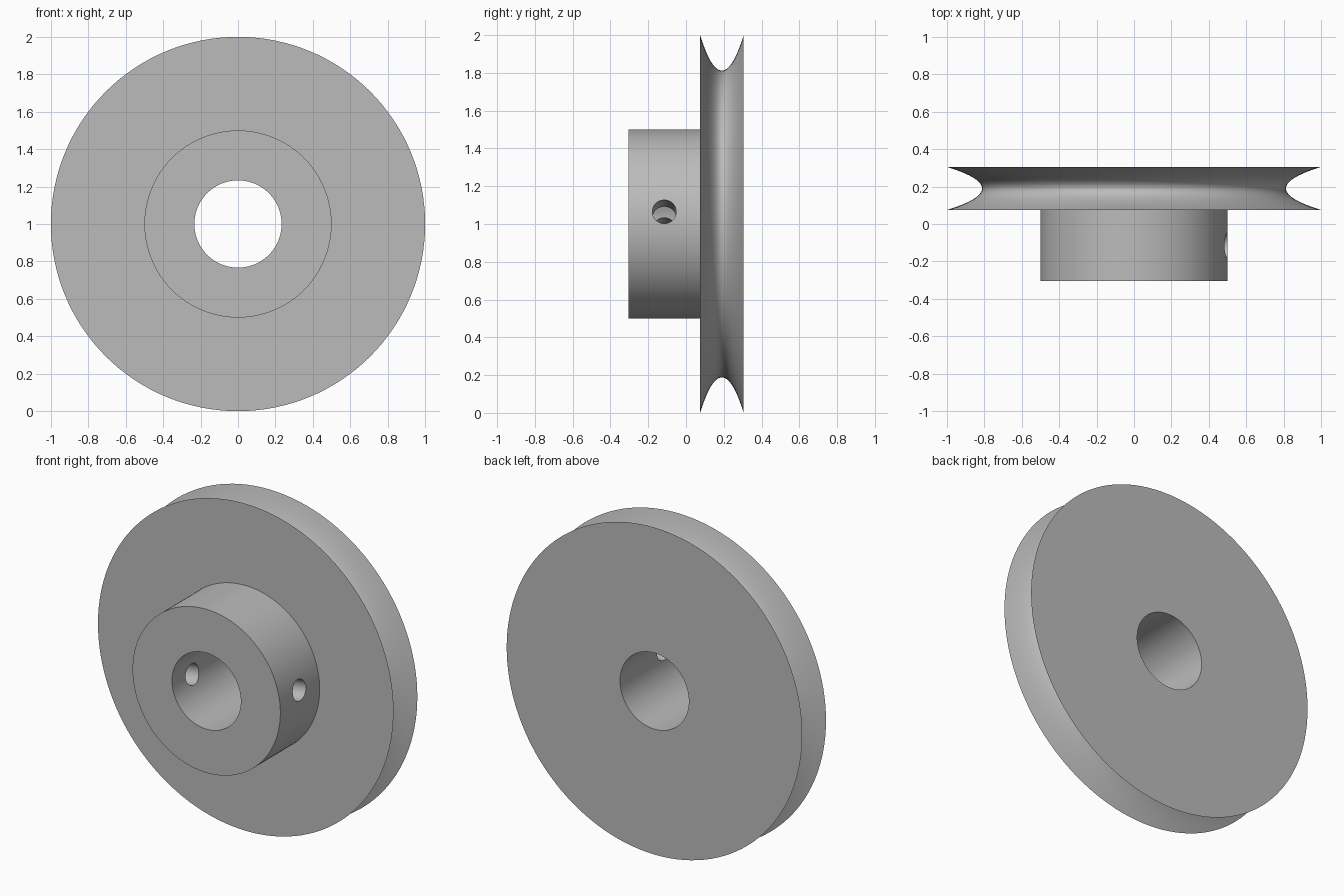
import bpy
import bmesh
import math
from mathutils import Matrix, Vector

cube = bpy.data.objects.get("Cube")
if cube:
    bpy.data.objects.remove(cube, do_unlink=True)

AXLE = Vector((0, 0, 1))
SEGMENTS = 128
BORE = 0.233
FRONT, SEAM, BACK = -0.305, 0.075, 0.305

metal = bpy.data.materials.new("grey metal")
metal.use_nodes = True
grey = (0.5, 0.5, 0.5, 1)
metal.diffuse_color = grey
metal.node_tree.nodes["Principled BSDF"].inputs["Base Color"].default_value = grey


def add_object(name, bm):
    bmesh.ops.recalc_face_normals(bm, faces=bm.faces)
    mesh = bpy.data.meshes.new(name)
    bm.to_mesh(mesh)
    bm.free()
    mesh.materials.append(metal)
    obj = bpy.data.objects.new(name, mesh)
    bpy.context.collection.objects.link(obj)
    return obj


def lathe(name, profile):
    """Spin a closed (radius, y) profile around the axle."""
    bm = bmesh.new()
    rings = []
    for i in range(SEGMENTS):
        a = math.tau * i / SEGMENTS
        rings.append([bm.verts.new(AXLE + Vector((r * math.cos(a), y, r * math.sin(a))))
                      for r, y in profile])
    n = len(profile)
    for i, ring in enumerate(rings):
        following = rings[(i + 1) % SEGMENTS]
        for j in range(n):
            k = (j + 1) % n
            bm.faces.new((ring[j], ring[k], following[k], following[j]))
    return add_object(name, bm)


def smooth(obj):
    bpy.ops.object.select_all(action="DESELECT")
    obj.select_set(True)
    bpy.context.view_layer.objects.active = obj
    bpy.ops.object.shade_smooth_by_angle(angle=math.radians(30))


# Wheel with a parabolic rope groove in its rim
middle, half, steps = (SEAM + BACK) / 2, (BACK - SEAM) / 2, 24
groove = []
for i in range(steps + 1):
    t = 2 * i / steps - 1
    groove.append((0.812 + 0.188 * t * t, middle + half * t))
wheel = lathe("grooved_wheel", [(BORE, SEAM)] + groove + [(BORE, BACK)])

# Hub collar
hub = lathe("hub", [(BORE, FRONT), (0.5, FRONT), (0.5, SEAM), (BORE, SEAM)])

# Set-screw hole drilled across the hub, slightly tilted
bm = bmesh.new()
tilt = Matrix.Rotation(math.radians(90 - 7.5), 4, "Y")
bmesh.ops.create_cone(bm, cap_ends=True, segments=48, radius1=0.063, radius2=0.063,
                      depth=1.4, matrix=Matrix.Translation((0, -0.115, 1)) @ tilt)
drill = add_object("screw_hole_cutter", bm)
drill.hide_render = True

cut = hub.modifiers.new("screw hole", "BOOLEAN")
cut.operation = "DIFFERENCE"
cut.solver = "EXACT"
cut.object = drill
bpy.ops.object.select_all(action="DESELECT")
hub.select_set(True)
bpy.context.view_layer.objects.active = hub
bpy.ops.object.modifier_apply(modifier=cut.name)
bpy.data.objects.remove(drill, do_unlink=True)

for part in (wheel, hub):
    smooth(part)
